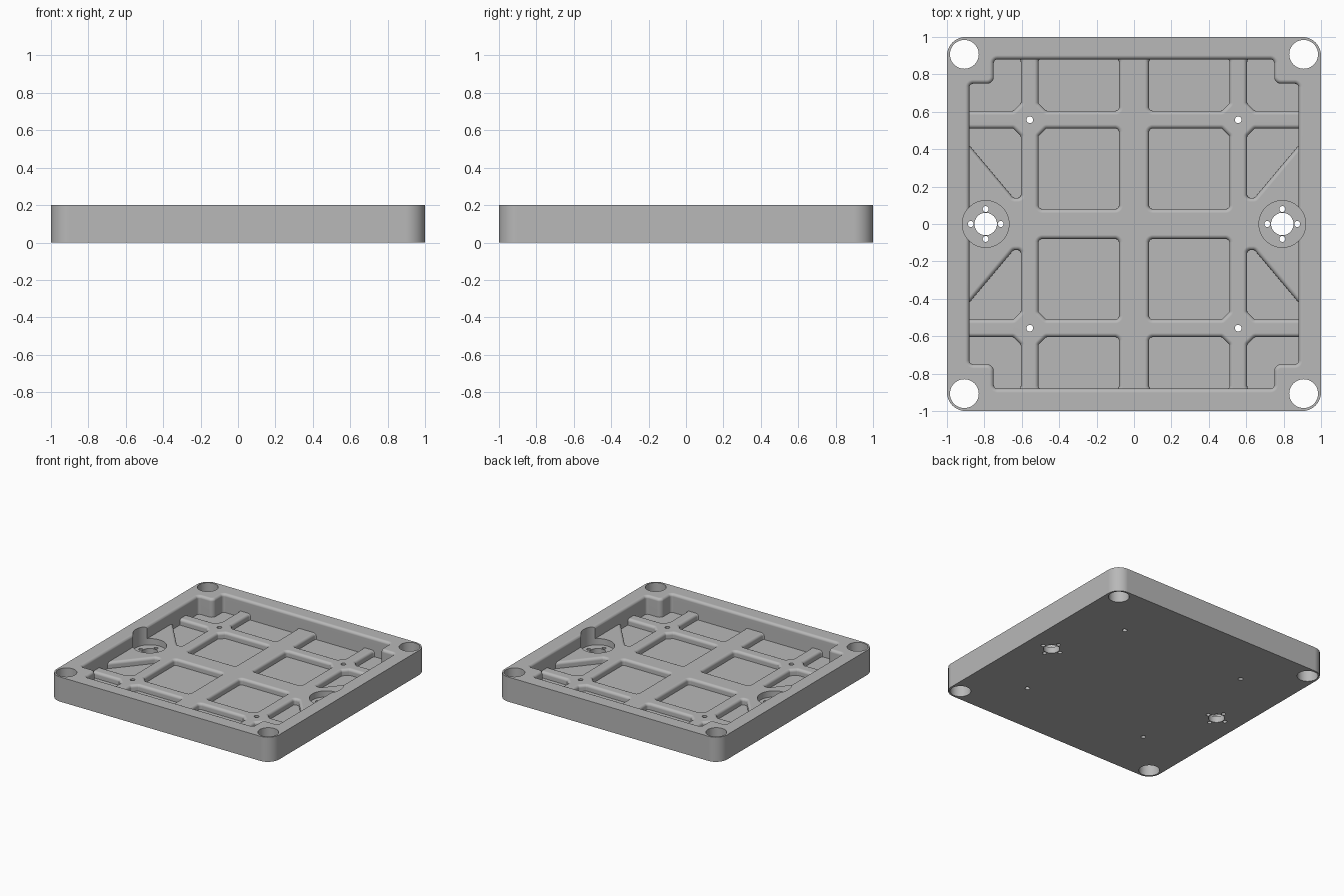
import bpy, bmesh, math
from mathutils import Vector

if "Cube" in bpy.data.objects:
    bpy.data.objects.remove(bpy.data.objects["Cube"], do_unlink=True)

HEIGHT, RIB_Z, FLOOR_Z = 0.2, 0.1, 0.05
ROUND = 0.022
HUB_X, HOLE_X, SCREW_X = 0.793, 0.907, 0.557

metal = bpy.data.materials.new("machined_grey")
metal.use_nodes = True
grey = (0.48, 0.48, 0.48, 1)
metal.diffuse_color = grey
metal.node_tree.nodes["Principled BSDF"].inputs["Base Color"].default_value = grey


def rounded(points, steps=5):
    """Outline with each corner (x, y, radius) replaced by an arc."""
    out = []
    for i, (x, y, r) in enumerate(points):
        p = Vector((x, y))
        if r == 0:
            out.append(p)
            continue
        a = (Vector(points[i - 1][:2]) - p).normalized()
        b = (Vector(points[(i + 1) % len(points)][:2]) - p).normalized()
        half = a.angle(b) / 2
        centre = p + (a + b).normalized() * (r / math.sin(half))
        start = p + a * (r / math.tan(half)) - centre
        end = p + b * (r / math.tan(half)) - centre
        out += [centre + start.lerp(end, k / steps).normalized() * r for k in range(steps + 1)]
    return out


def offset(outline, d):
    """Grow a counter-clockwise outline by d."""
    out = []
    for i, p in enumerate(outline):
        a = (p - outline[i - 1]).normalized()
        b = (outline[(i + 1) % len(outline)] - p).normalized()
        na, nb = Vector((a.y, -a.x)), Vector((b.y, -b.x))
        out.append(p + (na + nb) * (d / (1 + na.dot(nb))))
    return out


def loft(bm, outline, levels):
    """Stack the outline at (z, growth) levels into a closed solid."""
    rings = [[bm.verts.new((p.x, p.y, z)) for p in offset(outline, g)] for z, g in levels]
    n = len(outline)
    for low, high in zip(rings, rings[1:]):
        for i in range(n):
            j = (i + 1) % n
            bm.faces.new((low[i], low[j], high[j], high[i]))
    bm.faces.new(rings[0][::-1])
    bm.faces.new(rings[-1])


def flare(bottom, top):
    """Straight wall that rolls outward into the surface at height top."""
    arc = [math.pi / 2 * k / 5 for k in range(6)]
    roll = [(top - ROUND + ROUND * math.sin(t), ROUND * (1 - math.cos(t))) for t in arc]
    return [(bottom, 0)] + roll + [(top + 0.1, ROUND)]


def circle(x, y, r, n):
    return [Vector((x + r * math.cos(2 * math.pi * k / n),
                    y + r * math.sin(2 * math.pi * k / n))) for k in range(n)]


def solid(name, parts):
    bm = bmesh.new()
    for outline, levels in parts:
        loft(bm, outline, levels)
    bmesh.ops.recalc_face_normals(bm, faces=bm.faces)
    mesh = bpy.data.meshes.new(name)
    bm.to_mesh(mesh)
    bm.free()
    mesh.materials.append(metal)
    obj = bpy.data.objects.new(name, mesh)
    bpy.context.collection.objects.link(obj)
    return obj


def combine(target, other, operation):
    """Apply a boolean and drop the second solid."""
    mod = target.modifiers.new("combine", 'BOOLEAN')
    mod.operation, mod.object, mod.solver = operation, other, 'EXACT'
    graph = bpy.context.evaluated_depsgraph_get()
    mesh = bpy.data.meshes.new_from_object(target.evaluated_get(graph))
    target.modifiers.clear()
    target.data = mesh
    bpy.data.objects.remove(other, do_unlink=True)


def square(half, r):
    return rounded([(x * half, y * half, r) for x, y in ((-1, -1), (1, -1), (1, 1), (-1, 1))], 10)


# Outer frame with a notched opening
plate = solid("base_plate", [(square(1, 0.1), [(0, 0), (HEIGHT, 0)])])
notch = [(0.88, 0.75, 0.02), (0.75, 0.75, 0.035), (0.75, 0.88, 0.02)]
opening = []
for quarter in range(4):
    opening += notch
    notch = [(-y, x, r) for x, y, r in notch]
combine(plate, solid("opening_cutter", [(rounded(opening), flare(0.03, HEIGHT))]), 'DIFFERENCE')

# Rib lattice, with one quadrant of pockets mirrored to all four
lattice = solid("rib_lattice", [(square(0.92, 0), [(0.015, 0), (RIB_Z, 0)])])
IN, OUT, MID, EDGE, CUT, R = 0.51, 0.605, 0.08, 0.885, 0.04, 0.02
pockets = [
    [(MID, MID, R), (IN, MID, R), (IN, IN - CUT, 0.01), (IN - CUT, IN, 0.01), (MID, IN, R)],
    [(MID, OUT, R), (IN - CUT, OUT, 0.01), (IN, OUT + CUT, 0.01), (IN, EDGE, R), (MID, EDGE, R)],
    [(OUT, OUT + CUT, 0.01), (OUT + CUT, OUT, 0.01), (1, OUT, 0), (1, EDGE, 0), (OUT, EDGE, R)],
    [(OUT, 0.14, 0.015), (0.645, 0.14, 0.015), (0.94, 0.491, 0), (0.94, IN, 0),
     (OUT + CUT, IN, 0.01), (OUT, IN - CUT, 0.01)],
]
cuts = []
for sx in (1, -1):
    for sy in (1, -1):
        for pocket in pockets:
            pts = [(x * sx, y * sy, r) for x, y, r in pocket]
            cuts.append((rounded(pts if sx * sy > 0 else pts[::-1]), flare(FLOOR_Z, RIB_Z)))
combine(lattice, solid("pocket_cutter", cuts), 'DIFFERENCE')
combine(plate, lattice, 'UNION')

# Round recesses at both sides
combine(plate, solid("recess_cutter", [(circle(s * HUB_X, 0, 0.125, 64), [(FLOOR_Z, 0), (1, 0)])
                                       for s in (1, -1)]), 'DIFFERENCE')

# Through holes: corners, screws, hub centres and hub bolts
holes = []
for sx in (1, -1):
    holes.append((sx * HUB_X, 0, 0.06, 40))
    for dx, dy in ((1, 0), (-1, 0), (0, 1), (0, -1)):
        holes.append((sx * HUB_X + 0.08 * dx, 0.08 * dy, 0.016, 16))
    for sy in (1, -1):
        holes.append((sx * HOLE_X, sy * HOLE_X, 0.077, 48))
        holes.append((sx * SCREW_X, sy * SCREW_X, 0.018, 16))
combine(plate, solid("hole_cutter", [(circle(*h), [(-1, 0), (1, 0)]) for h in holes]), 'DIFFERENCE')

# Smooth the rolled edges, keep flat faces flat
bpy.ops.object.select_all(action='DESELECT')
plate.select_set(True)
bpy.context.view_layer.objects.active = plate
bpy.ops.object.shade_smooth_by_angle(angle=math.radians(32))
weighted = plate.modifiers.new("weighted_normals", 'WEIGHTED_NORMAL')
weighted.keep_sharp = True
